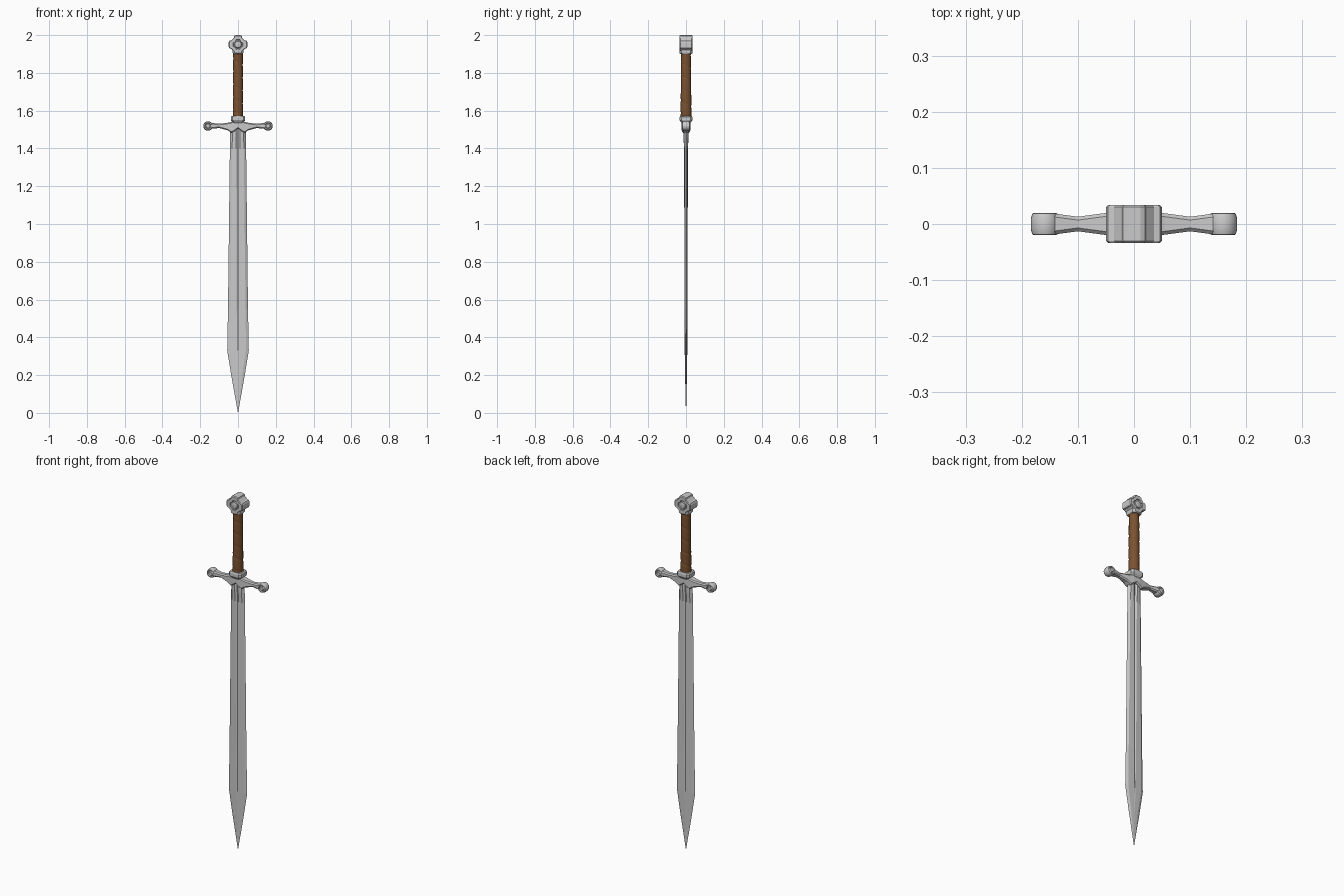
import bpy, bmesh, math
from mathutils import Vector

if "Cube" in bpy.data.objects:
    bpy.data.objects.remove(bpy.data.objects["Cube"])


def colour(name, rgb):
    m = bpy.data.materials.new(name)
    m.diffuse_color = (*rgb, 1)
    m.use_nodes = True
    m.node_tree.nodes["Principled BSDF"].inputs["Base Color"].default_value = m.diffuse_color
    return m


def loft(name, rings, mat=None, smooth=None):
    """Skin a series of equal-sized closed rings and cap both ends."""
    bm = bmesh.new()
    loops = [[bm.verts.new(p) for p in r] for r in rings]
    for a, b in zip(loops, loops[1:]):
        n = len(a)
        for i in range(n):
            j = (i + 1) % n
            bm.faces.new((a[i], a[j], b[j], b[i]))
    bm.faces.new(loops[0])
    bm.faces.new(loops[-1])
    bmesh.ops.remove_doubles(bm, verts=bm.verts, dist=1e-5)
    bmesh.ops.recalc_face_normals(bm, faces=bm.faces)
    me = bpy.data.meshes.new(name)
    bm.to_mesh(me)
    bm.free()
    ob = bpy.data.objects.new(name, me)
    bpy.context.collection.objects.link(ob)
    if mat:
        me.materials.append(mat)
    if smooth:
        bpy.ops.object.select_all(action='DESELECT')
        ob.select_set(True)
        bpy.context.view_layer.objects.active = ob
        bpy.ops.object.shade_smooth_by_angle(angle=math.radians(smooth))
    return ob


def chamfered(hu, hv, c):
    """Rectangle outline with cut corners."""
    return [(hu, -hv + c), (hu, hv - c), (hu - c, hv), (-hu + c, hv),
            (-hu, hv - c), (-hu, -hv + c), (-hu + c, -hv), (hu - c, -hv)]


def disc(name, cx, cz, outline, profile, smooth=None):
    """Stack a scaled outline along y; profile = (scale, y) on the front half."""
    full = [(s, -y) for s, y in profile] + [(s, y) for s, y in reversed(profile)]
    return loft(name, [[(cx + s * u, y, cz + s * v) for u, v in outline]
                       for s, y in full], smooth=smooth)


# Blade: bevelled edges, central fuller fading out towards the tip
rings = []
for z, w, flat, t, fw, depth in [(1.51, .042, .030, .014, .011, .007),
                                 (1.46, .042, .030, .014, .011, .007),
                                 (1.40, .043, .031, .010, .010, .006),
                                 (.55, .053, .040, .008, .007, .003),
                                 (.33, .057, .042, .007, .004, .001),
                                 (.20, .036, .022, .005, .002, 0),
                                 (0, .0005, .0003, .0005, .0001, 0)]:
    front = [(-w, 0), (-flat, -t * .85), (-fw, -t), (0, -t + depth), (fw, -t), (flat, -t * .85)]
    ring = front + [(-x, -y) for x, y in front]
    rings.append([(x, y, z) for x, y in ring])
loft("blade", rings)

# Crossguard: waisted arms with a notched centre over the blade
half = [(0, 1.548, 1.505, .023), (.018, 1.546, 1.492, .023), (.034, 1.541, 1.482, .021),
        (.055, 1.536, 1.496, .019), (.10, 1.531, 1.508, .013), (.145, 1.536, 1.504, .019)]
stations = [(-x, a, b, h) for x, a, b, h in reversed(half[1:])] + half
loft("crossguard", [[(x, u, (top + low) / 2 + v)
                     for u, v in chamfered(hy, (top - low) / 2, .006)]
                    for x, top, low, hy in stations])

# Round finials on the guard ends, with a dished face
circle = [(math.cos(i * math.tau / 20), math.sin(i * math.tau / 20)) for i in range(20)]
for side, sx in (("left", -1), ("right", 1)):
    disc("guard_finial_" + side, sx * .159, 1.519, circle,
         [(.010, .019), (.013, .016), (.017, .020), (.022, .019), (.025, .010)], 35)

# Collar between guard and grip
loft("collar", [[(u, v, z) for u, v in chamfered(hx, hy, .01)]
                for z, hx, hy in [(1.535, .027, .024), (1.545, .036, .031), (1.55, .038, .034),
                                  (1.566, .038, .034), (1.572, .033, .030)]])

# Leather grip with a shallow spiral wrap
leather = colour("leather", (.20, .085, .03))
rings = []
steps, turns, sides = 100, 5, 16
for k in range(steps + 1):
    t = k / steps
    ring = []
    for i in range(sides):
        a = math.tau * i / sides
        phase = (t * turns + i / sides) % 1
        groove = .0025 * max(0, 1 - min(phase, 1 - phase) / .09)
        r = .0285 - .002 * t - groove
        ring.append((r * .96 * math.cos(a), r * math.sin(a), 1.57 + .34 * t))
    rings.append(ring)
loft("grip", rings, leather, 30)

# Grip end band
loft("pommel_neck", [[(u, v, z) for u, v in chamfered(hx, hy, .009)]
                     for z, hx, hy in [(1.90, .026, .029), (1.907, .029, .032), (1.925, .029, .032)]])

# Pommel: four blunt lobes separated by diagonal notches
lobes = []
for q in range(4):
    d = Vector((math.cos(q * math.pi / 2), math.sin(q * math.pi / 2)))
    n = Vector((-d.y, d.x))
    lobes += [tuple(d * a + n * b) for a, b in
              [(.036, -.022), (.046, -.020), (.050, -.012), (.050, .012), (.046, .020), (.036, .022), (.029, .029)]]
disc("pommel", 0, 1.950, lobes,
     [(.50, .027), (.55, .034), (.92, .034), (1, .030)])
disc("pommel_boss", 0, 1.950, circle[:],
     [(.008, .034), (.017, .032), (.021, .026)], 35)
